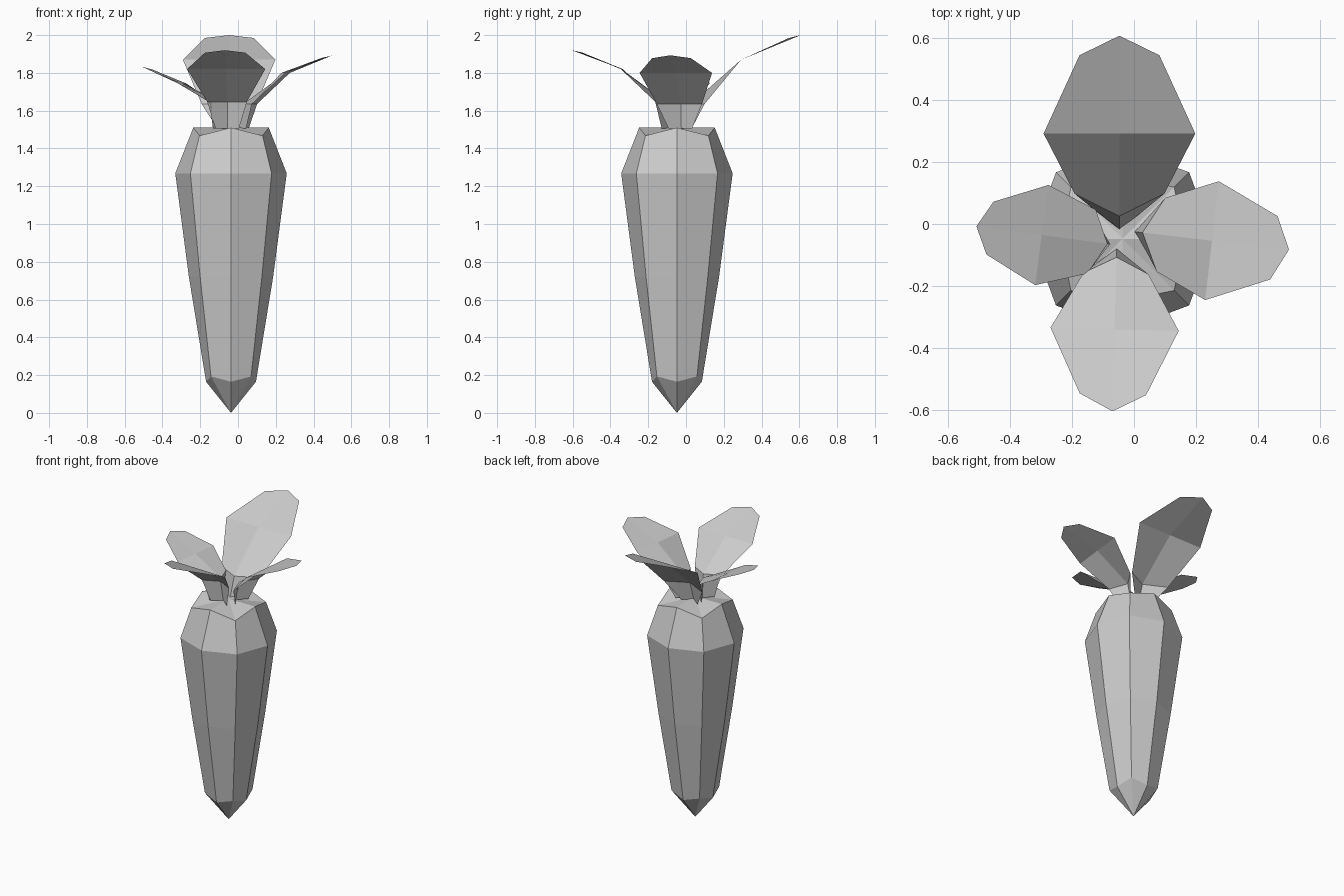
import bpy
from math import sin, cos, pi, radians

if "Cube" in bpy.data.objects:
    bpy.data.objects.remove(bpy.data.objects["Cube"])

CX, CY = -0.037, -0.048


def make(name, verts, faces):
    mesh = bpy.data.meshes.new(name)
    mesh.from_pydata(verts, [], faces)
    mesh.update()
    obj = bpy.data.objects.new(name, mesh)
    bpy.context.collection.objects.link(obj)
    return obj


# Root: eight-sided lathe; straight and diagonal corners differ slightly
# ring = (straight radius, straight z, diagonal radius, diagonal z)
rings = [(0.132, 0.165, 0.150, 0.193),
         (0.223, 0.72, 0.231, 0.72),
         (0.295, 1.268, 0.304, 1.268),
         (0.200, 1.510, 0.236, 1.468)]
N = 8
verts = [(CX, CY, 0)]
for r0, z0, r1, z1 in rings:
    for i in range(N):
        r, z = (r1, z1) if i % 2 else (r0, z0)
        a = i * 2 * pi / N
        verts.append((CX + r * cos(a), CY + r * sin(a), z))
verts.append((CX, CY, 1.51))
top = len(verts) - 1
faces = []
for i in range(N):
    j = (i + 1) % N
    faces.append((0, 1 + j, 1 + i))
    for k in range(len(rings) - 1):
        b = 1 + k * N
        faces.append((b + i, b + j, b + N + j, b + N + i))
    last = 1 + (len(rings) - 1) * N
    faces.append((last + i, last + j, top))
make("root", verts, faces)


# Leaves: folded stem opening into a bent, pointed blade
def leaf(name, origin, yaw, base_d, rows, tip):
    """rows = (distance, half width, z) for blade start, bend and shoulder"""
    c, s = cos(radians(yaw)), sin(radians(yaw))

    def p(d, w, z):
        return (origin[0] + d * c - w * s, origin[1] + d * s + w * c, z)

    (d2, w2, z2), (d3, w3, z3), (d4, w4, z4) = rows
    sections = [(base_d, base_d - 0.047, 0.062, 1.505),
                (d2, d2 - 0.5 * w2, w2, z2),
                (d3, d3, w3, z3)]
    v = []
    for d, dm, w, z in sections:
        v += [p(d, -w, z), p(dm, 0, z), p(d, w, z)]
    v += [p(d4, -w4, z4), p(tip[0], 0, tip[1]), p(d4, w4, z4)]
    f = []
    for k in range(0, 9, 3):
        f += [(k, k + 3, k + 4, k + 1), (k + 1, k + 4, k + 5, k + 2)]
    make(name, v, f)


leaf("back_leaf", (-0.047, -0.05), 90, 0.080,
     [(0.148, 0.145, 1.635), (0.342, 0.245, 1.87), (0.595, 0.129, 1.985)], (0.658, 2.0))
leaf("front_leaf", (-0.055, -0.05), -91.5, 0.077,
     [(0.110, 0.105, 1.647), (0.290, 0.207, 1.82), (0.500, 0.107, 1.907)], (0.555, 1.92))
leaf("right_leaf", (-0.04, -0.02), -6.6, 0.090,
     [(0.128, 0.120, 1.635), (0.294, 0.193, 1.80), (0.495, 0.103, 1.878)], (0.544, 1.893))
leaf("left_leaf", (-0.04, -0.07), 172.4, 0.085,
     [(0.098, 0.104, 1.645), (0.260, 0.163, 1.745), (0.429, 0.086, 1.818)], (0.473, 1.833))
